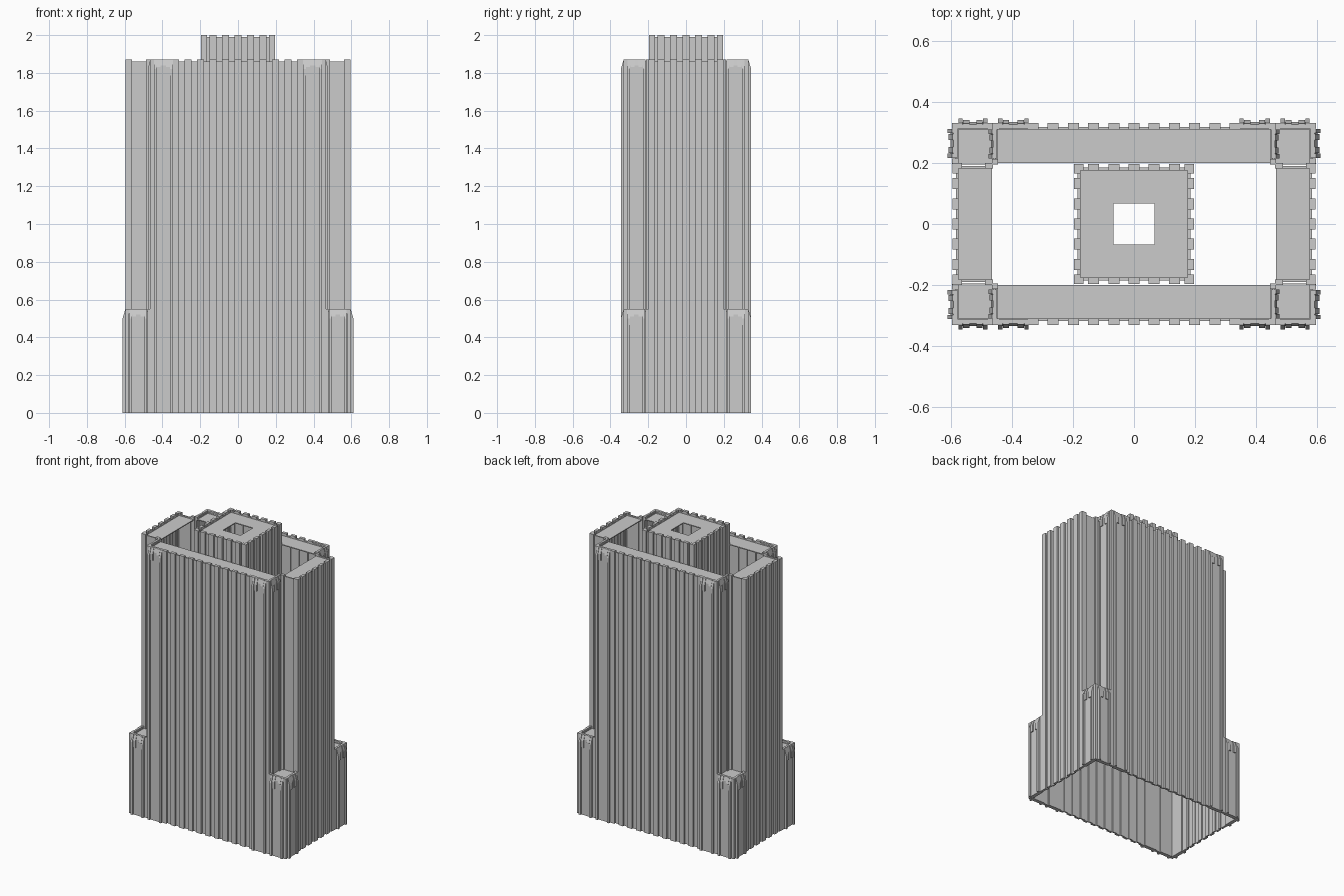
import bpy, bmesh, math
from mathutils import Matrix

if "Cube" in bpy.data.objects:
    bpy.data.objects.remove(bpy.data.objects["Cube"])

PITCH = 0.0663


def prism(bm, u0, u1, profile):
    """Extrude a (depth, z) profile along the wall direction; depth points outward (-y)."""
    a = [bm.verts.new((u0, -d, z)) for d, z in profile]
    b = [bm.verts.new((u1, -d, z)) for d, z in profile]
    n = len(profile)
    bm.faces.new(a)
    bm.faces.new(b[::-1])
    for i in range(n):
        j = (i + 1) % n
        bm.faces.new((a[i], b[i], b[j], a[j]))


def block(bm, u0, u1, d0, d1, z0, z1):
    prism(bm, u0, u1, [(d0, z0), (d1, z0), (d1, z1), (d0, z1)])


def bay(bm, c, w, depth, z0, top):
    """Projecting bay: two full-height posts, a recessed panel and hanging tabs, sloped at the top."""
    def sloped(u0, u1, d, low, drop):
        prism(bm, u0, u1, [(-.006, low), (d, low), (d, top - drop),
                           (d * .45, top), (-.006, top)])
    h = w / 2
    for s in (-1, 1):
        a, b = sorted((s * h, s * (h - .014)))
        sloped(c + a, c + b, depth, z0, .05)
        a, b = sorted((s * (h - .016), s * (h - .036)))
        sloped(c + a, c + b, depth * .85, top - .085, .04)
    sloped(c - h + .01, c + h - .01, depth * .6, z0, .03)


def finish(bm, name, loc=(0, 0), angle=0):
    bmesh.ops.recalc_face_normals(bm, faces=bm.faces)
    me = bpy.data.meshes.new(name)
    bm.to_mesh(me)
    bm.free()
    ob = bpy.data.objects.new(name, me)
    ob.matrix_world = Matrix.Translation((loc[0], loc[1], 0)) @ Matrix.Rotation(angle, 4, 'Z')
    bpy.context.collection.objects.link(ob)
    return ob


def wall(name, loc, angle, half, z0, top, ribs, bays=(), depth=.012, bay_depth=.027):
    """Thin panels between ribs (centre, width); ribs stand proud and rise above the parapet."""
    bm = bmesh.new()
    edge = -half
    for c, w in sorted(ribs):
        a, b = max(c - w / 2, -half - depth), min(c + w / 2, half + depth)
        if a > edge:
            block(bm, edge, a, -.009, 0, z0, top - .01)
        block(bm, a, b, -.003, depth, z0, top)
        block(bm, a, b, -.009, .002, top - .025, top)      # parapet backing
        edge = b
    if edge < half:
        block(bm, edge, half, -.009, 0, z0, top - .01)
    for c, w in bays:
        bay(bm, c, w, bay_depth, z0, top)
    finish(bm, name, loc, angle)


def roof(name, x0, x1, y0, y1, z):
    bm = bmesh.new()
    block(bm, x0, x1, -y1, -y0, z - .006, z)
    finish(bm, name)


# rib layouts
long_ribs = [(k * PITCH, .036) for k in range(-5, 6)] + [(s * .452, .022) for s in (-1, 1)]
short_ribs = [(k * PITCH, .036) for k in range(-2, 3)] + [(s * .182, .034) for s in (-1, 1)]
corner_ribs = [(s * .058, .018) for s in (-1, 1)]

# long front and back walls, short side walls and their roofs
for s, side in ((-1, "front"), (1, "back")):
    turn = 0 if s < 0 else math.pi
    wall(side + "_wall", (0, s * .318), turn, .46, 0, 1.87, long_ribs,
         [(-.395, .1), (.395, .1)])
    y = sorted((s * .2, s * .312))
    roof(side + "_roof", -.455, .455, y[0], y[1], 1.852)

for s, side in ((-1, "left"), (1, "right")):
    wall(side + "_wall", (s * .583, 0), s * math.pi / 2, .198, 0, 1.87, short_ribs)
    x = sorted((s * .465, s * .578))
    roof(side + "_roof", x[0], x[1], -.19, .19, 1.852)

# central rooftop core with a square light shaft opening
for i in range(4):
    a = i * math.pi / 2
    wall("core_wall", (.185 * math.sin(a), -.185 * math.cos(a)), a, .185, 1.3, 2.0, short_ribs)
roof("core_roof_front", -.18, .18, -.18, -.067, 1.982)
roof("core_roof_back", -.18, .18, .067, .18, 1.982)
roof("core_roof_left", -.18, -.067, -.067, .067, 1.982)
roof("core_roof_right", .067, .18, -.067, .067, 1.982)

# low corner pavilions and the re-entrant walls above them
for sx in (-1, 1):
    for sy in (-1, 1):
        turn = 0 if sy < 0 else math.pi
        side_turn = sx * math.pi / 2
        wall("pavilion_face", (sx * .528, sy * .318), turn, .06, 0, .55,
             corner_ribs, [(0, .095)])
        wall("pavilion_side", (sx * .584, sy * .264), side_turn, .058, 0, .55,
             corner_ribs, [(0, .095)])
        x = sorted((sx * .46, sx * .58))
        y = sorted((sy * .195, sy * .312))
        roof("pavilion_roof", x[0], x[1], y[0], y[1], .535)
        # end of the long slab and end of the short slab
        wall("slab_end", (sx * .455, sy * .262), side_turn, .06, .53, 1.87,
             corner_ribs, [(0, .095)], depth=.01, bay_depth=.022)
        wall("wing_end", (sx * .525, sy * .19), turn, .06, .53, 1.87,
             [(-.05, .025), (.05, .025)], depth=.01)
